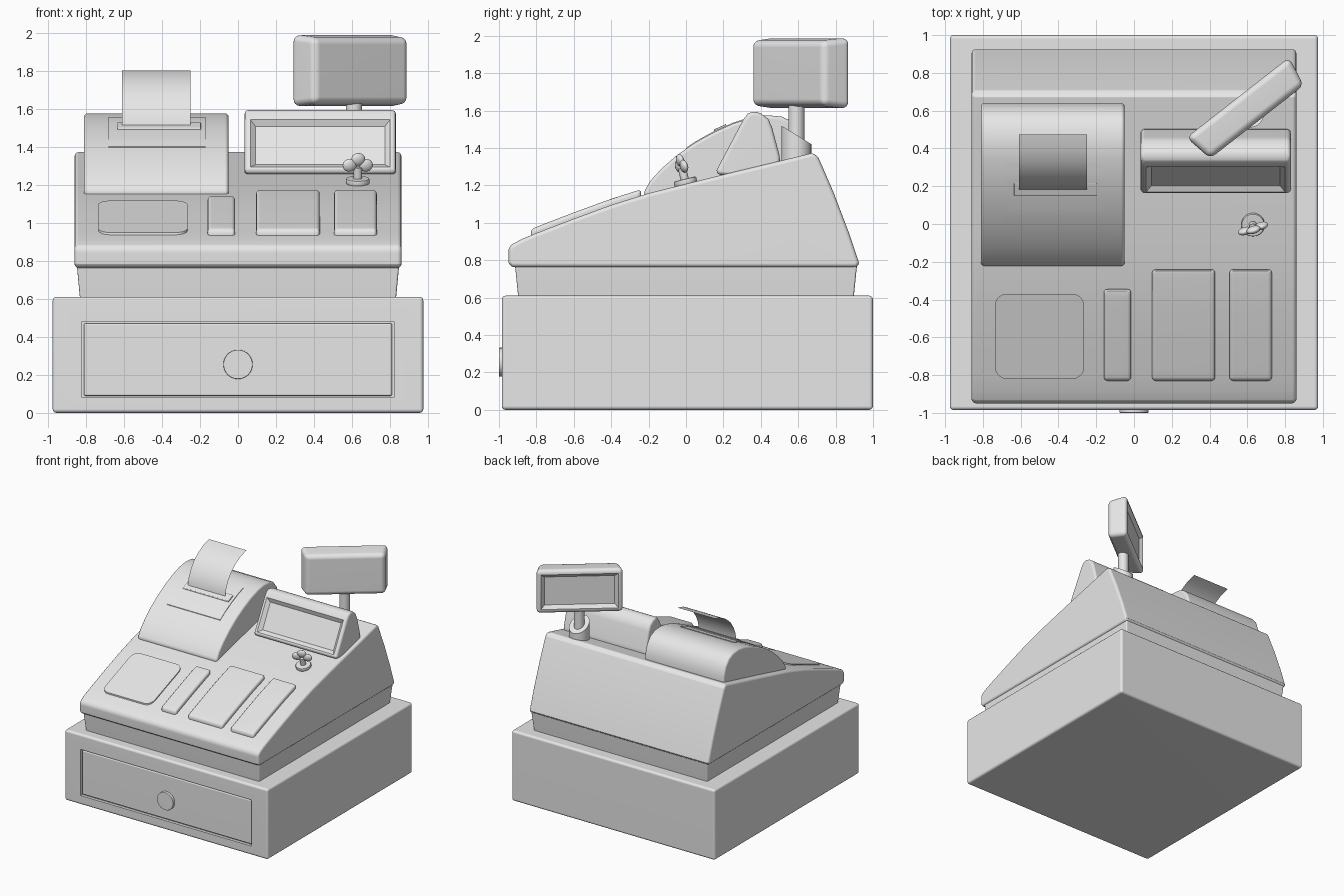
import bpy, bmesh, math
from mathutils import Vector, Matrix

if "Cube" in bpy.data.objects:
    bpy.data.objects.remove(bpy.data.objects["Cube"])

grey = bpy.data.materials.new("plain_grey")
grey.diffuse_color = (0.8, 0.8, 0.8, 1)
grey.use_nodes = True
grey.node_tree.nodes["Principled BSDF"].inputs["Base Color"].default_value = grey.diffuse_color


def make(name, bm, bevel=0, segs=3, closed=True):
    """Turn a bmesh into a bevelled, smooth-shaded object."""
    if closed:
        bmesh.ops.recalc_face_normals(bm, faces=bm.faces)
    me = bpy.data.meshes.new(name)
    bm.to_mesh(me)
    bm.free()
    me.materials.append(grey)
    ob = bpy.data.objects.new(name, me)
    bpy.context.collection.objects.link(ob)
    if bevel:
        m = ob.modifiers.new("bevel", 'BEVEL')
        m.width, m.segments = bevel, segs
        m.limit_method, m.angle_limit = 'ANGLE', math.radians(40)
        apply(ob)
    return ob


def select(ob):
    bpy.ops.object.select_all(action='DESELECT')
    ob.select_set(True)
    bpy.context.view_layer.objects.active = ob


def apply(ob):
    select(ob)
    for m in list(ob.modifiers):
        bpy.ops.object.modifier_apply(modifier=m.name)


def box(name, x, y, z, bevel=0, taper=1.0):
    """Box from ranges; taper scales the bottom."""
    bm = bmesh.new()
    bmesh.ops.create_cube(bm, size=1)
    for v in bm.verts:
        k = taper if v.co.z < 0 else 1
        v.co = Vector((sum(x) / 2 + v.co.x * k * (x[1] - x[0]),
                       sum(y) / 2 + v.co.y * k * (y[1] - y[0]),
                       sum(z) / 2 + v.co.z * (z[1] - z[0])))
    return make(name, bm, bevel)


def prism(name, pts, x, bevel=0, segs=3):
    """Extrude a (y, z) side profile across an x range."""
    bm = bmesh.new()
    a, b = ([bm.verts.new((px, py, pz)) for py, pz in pts] for px in x)
    bm.faces.new(a)
    bm.faces.new(b)
    n = len(pts)
    for i in range(n):
        bm.faces.new((a[i], a[(i + 1) % n], b[(i + 1) % n], b[i]))
    return make(name, bm, bevel, segs)


def cylinder(name, p, q, r, bevel=0, r2=None):
    p, q = Vector(p), Vector(q)
    bm = bmesh.new()
    rot = Vector((0, 0, 1)).rotation_difference(q - p).to_matrix().to_4x4()
    bmesh.ops.create_cone(bm, cap_ends=True, segments=32, radius1=r, radius2=r2 or r,
                          depth=(q - p).length, matrix=Matrix.Translation((p + q) / 2) @ rot)
    return make(name, bm, bevel, 2)


def screen(ob, direction, rim, border, depth):
    """Sink a screen with sloped borders into the main face on one side."""
    bm = bmesh.new()
    bm.from_mesh(ob.data)
    d = Vector(direction).normalized()
    f = max((f for f in bm.faces if f.normal.dot(d) > 0.9), key=lambda f: f.calc_area())
    bmesh.ops.inset_individual(bm, faces=[f], thickness=rim)
    bmesh.ops.inset_individual(bm, faces=[f], thickness=border, depth=-depth)
    bm.to_mesh(ob.data)
    bm.free()


def height(profile, y):
    """Surface height of a profile running from front to back."""
    for (y0, z0), (y1, z1) in zip(profile, profile[1:]):
        if y0 <= y <= y1:
            return z0 + (z1 - z0) * (y - y0) / (y1 - y0)
    return profile[-1][1]


def slab(name, profile, x, y, up, bevel=0, n=10):
    """Thin block that follows a profile surface."""
    ys = [y[0] + (y[1] - y[0]) * i / n for i in range(n + 1)]
    top = [(v, height(profile, v) + up) for v in ys]
    low = [(v, height(profile, v) - 0.02) for v in reversed(ys)]
    return prism(name, top + low, x, bevel)


# Cash drawer case with a recessed drawer front and round lock
case = box("drawer_case", (-0.975, 0.975), (-0.985, 1.0), (0, 0.61), 0.02)
cutter = box("drawer_cutter", (-0.82, 0.82), (-1.1, -0.96), (0.08, 0.48))
cutter.hide_render = True
m = case.modifiers.new("recess", 'BOOLEAN')
m.object, m.operation, m.solver = cutter, 'DIFFERENCE', 'EXACT'
apply(case)
bpy.data.objects.remove(cutter)
box("drawer_front", (-0.81, 0.81), (-0.976, -0.95), (0.09, 0.47), 0.008)
cylinder("drawer_lock", (0, -0.95, 0.255), (0, -1.0, 0.255), 0.077, 0.004)

# Skirt and sloped body
box("skirt", (-0.848, 0.848), (-0.915, 0.915), (0.60, 0.78), 0.01, taper=0.98)
deck = [(-0.95, 0.865), (-0.93, 0.885), (-0.88, 0.912), (-0.8, 0.945), (-0.6, 1.022),
        (-0.4, 1.095), (-0.2, 1.158), (0, 1.208), (0.2, 1.258), (0.45, 1.318), (0.67, 1.372)]
back = [(0.695, 1.367), (0.71, 1.345), (0.79, 1.16), (0.87, 0.95), (0.925, 0.785), (0.92, 0.762)]
prism("body", deck + back + [(-0.935, 0.762), (-0.948, 0.785)], (-0.86, 0.86), 0.022)

# Key blocks
for name, x, y1 in (("narrow_keys", (-0.16, -0.015), -0.345),
                    ("number_keys", (0.095, 0.43), -0.24),
                    ("side_keys", (0.505, 0.73), -0.24)):
    slab(name, deck, x, (-0.83, y1), 0.033, 0.02)

# Low rounded pad on the left
bm = bmesh.new()
x0, x1, y0, y1, r = -0.735, -0.265, -0.82, -0.37, 0.06
ring = []
for cx, cy, a0 in ((x1 - r, y1 - r, 0), (x0 + r, y1 - r, 90), (x0 + r, y0 + r, 180), (x1 - r, y0 + r, 270)):
    for i in range(6):
        a = math.radians(a0 + 18 * i)
        px, py = cx + r * math.cos(a), cy + r * math.sin(a)
        ring.append(bm.verts.new((px, py, 0.949 + (py + 0.82) * 0.372)))
f = bm.faces.new(ring)
ext = bmesh.ops.extrude_face_region(bm, geom=[f])
for v in ext["geom"]:
    if isinstance(v, bmesh.types.BMVert):
        v.co.z -= 0.04
make("left_pad", bm)

# Printer hood, paper outlet and paper
hood = [(-0.225, 1.165), (-0.19, 1.225), (-0.13, 1.29), (-0.05, 1.36), (0.05, 1.43), (0.15, 1.485),
        (0.25, 1.53), (0.35, 1.562), (0.43, 1.575), (0.51, 1.568), (0.57, 1.54), (0.615, 1.485), (0.64, 1.41)]
prism("printer_hood", hood + [(0.64, 1.32), (0.2, 1.2), (-0.215, 1.13)], (-0.81, -0.05), 0.04, 4)
slab("outlet_plate", hood, (-0.68, -0.17), (0.0, 0.32), 0.005)
slab("outlet_slot", hood, (-0.635, -0.195), (0.15, 0.215), 0.014, 0.004, 4)
bm = bmesh.new()
curl = [(0.18, 1.45), (0.182, 1.51), (0.195, 1.57), (0.222, 1.63), (0.265, 1.69),
        (0.325, 1.74), (0.395, 1.778), (0.475, 1.80)]
rows = [[bm.verts.new((x, y, z)) for x in (-0.61, -0.25)] for y, z in curl]
for p, q in zip(rows, rows[1:]):
    bm.faces.new((p[0], p[1], q[1], q[0]))
make("receipt_paper", bm, closed=False)

# Operator display
wedge = [(0.16, 1.26), (0.165, 1.285), (0.305, 1.55), (0.33, 1.583), (0.36, 1.597), (0.40, 1.585),
         (0.44, 1.555), (0.46, 1.51), (0.50, 1.36), (0.505, 1.31), (0.3, 1.24)]
disp = prism("operator_display", wedge, (0.035, 0.83), 0.03)
screen(disp, (0, -0.88, 0.47), 0.012, 0.04, 0.025)

# Key switch: collar, stem and three-lobed key head
lean = Vector((0, -0.24, 0.97))
foot = Vector((0.63, 0.0, 1.205))
cylinder("key_collar", foot, foot + lean * 0.03, 0.062, 0.008)
cylinder("key_stem", foot, foot + lean * 0.09, 0.022)
bm = bmesh.new()
turn = Matrix.Translation(foot + lean * 0.1) @ Matrix.Rotation(0.3, 4, 'Z') @ Matrix.Rotation(0.24, 4, 'X')
for lx, lz in ((-0.045, 0), (0.045, 0), (0, 0.032)):
    bmesh.ops.create_uvsphere(bm, u_segments=20, v_segments=12, radius=1,
                              matrix=turn @ Matrix.Translation((lx, 0, lz)) @ Matrix.Diagonal((0.038, 0.02, 0.034, 1)))
make("key_head", bm)

# Customer display pole with slanted collar
cylinder("pole", (0.61, 0.59, 1.3), (0.61, 0.59, 1.68), 0.043)
collar = cylinder("pole_collar", (0.61, 0.59, 1.32), (0.61, 0.59, 1.47), 0.08)
for v in collar.data.vertices:
    if v.co.z > 1.4:
        v.co.z -= (v.co.y - 0.59) * 0.62

# Customer display, turned on its pole, screen towards the back
bm = bmesh.new()
bmesh.ops.create_cube(bm, size=1)
for v in bm.verts:
    k = 0.91 if v.co.y < 0 else 1.0
    v.co = Vector((v.co.x * 0.69 * k, v.co.y * 0.165, v.co.z * 0.38 * k))
angle = Matrix.Rotation(math.radians(38), 4, 'Z')
bmesh.ops.transform(bm, verts=bm.verts, matrix=Matrix.Translation((0.6, 0.605, 1.80)) @ angle)
cust = make("customer_display", bm, 0.035, 4)
screen(cust, angle @ Vector((0, 1, 0)), 0.008, 0.04, 0.025)

# Smooth shading with crisp edges
for ob in list(bpy.context.scene.objects):
    select(ob)
    bpy.ops.object.shade_smooth_by_angle(angle=math.radians(35))
    ob.modifiers.new("weighted_normals", 'WEIGHTED_NORMAL').keep_sharp = True
